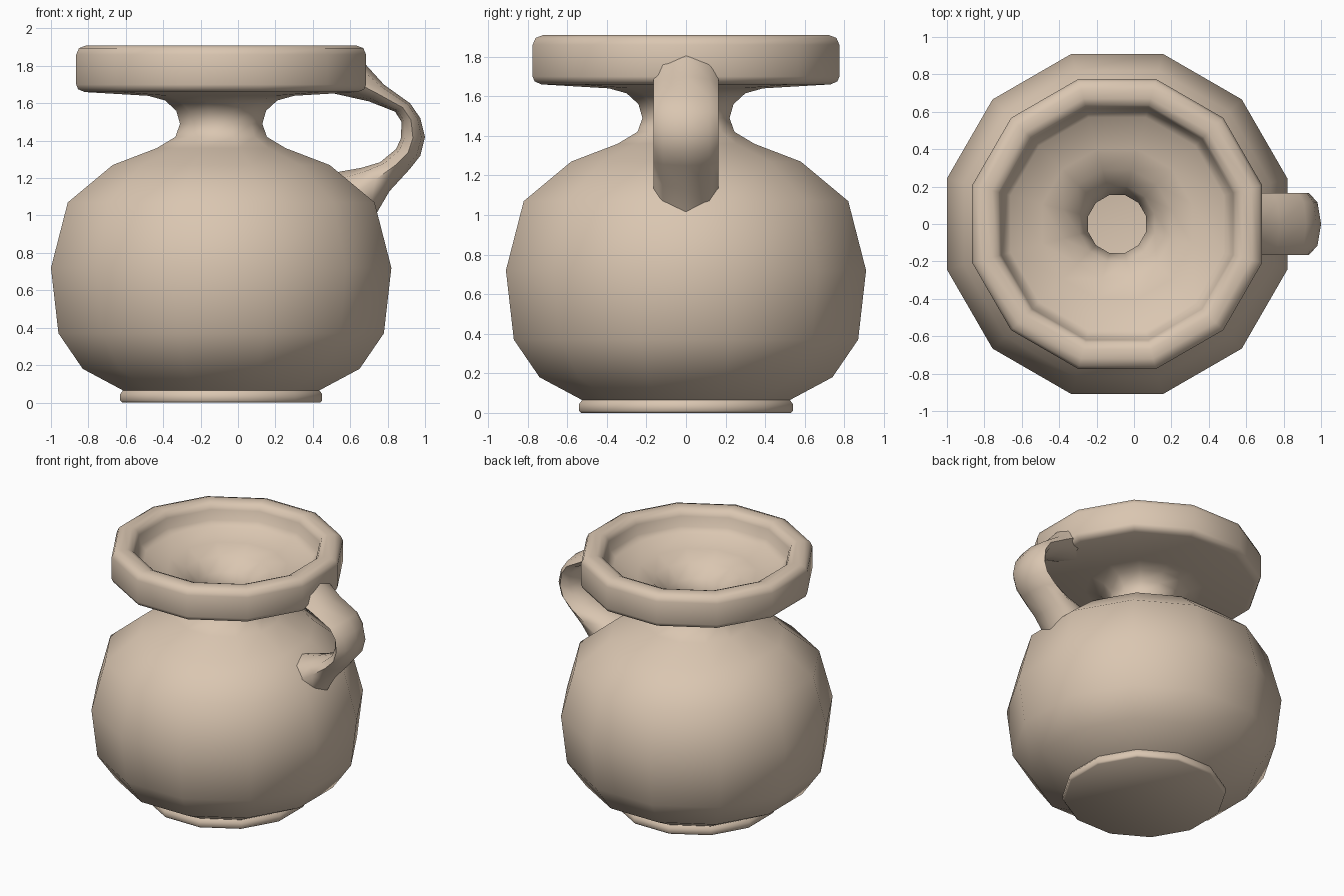
import bpy, bmesh, math

if "Cube" in bpy.data.objects:
    bpy.data.objects.remove(bpy.data.objects["Cube"], do_unlink=True)

# Single clay colour
clay = bpy.data.materials.new("pale_clay")
clay.use_nodes = True
colour = (0.70, 0.565, 0.44, 1.0)
clay.diffuse_color = colour
bsdf = clay.node_tree.nodes["Principled BSDF"]
bsdf.inputs["Base Color"].default_value = colour
bsdf.inputs["Roughness"].default_value = 0.8


def skin_rings(name, rings, sharp_angle):
    """Join closed rings of points into a tube with capped ends."""
    bm = bmesh.new()
    loops = [[bm.verts.new(p) for p in ring] for ring in rings]
    count = len(loops[0])
    for a, b in zip(loops, loops[1:]):
        for i in range(count):
            j = (i + 1) % count
            bm.faces.new((a[i], a[j], b[j], b[i]))
    bm.faces.new(loops[0])
    bm.faces.new(loops[-1])
    bmesh.ops.recalc_face_normals(bm, faces=bm.faces)
    mesh = bpy.data.meshes.new(name)
    bm.to_mesh(mesh)
    bm.free()
    mesh.materials.append(clay)
    obj = bpy.data.objects.new(name, mesh)
    bpy.context.collection.objects.link(obj)
    bpy.ops.object.select_all(action="DESELECT")
    obj.select_set(True)
    bpy.context.view_layer.objects.active = obj
    bpy.ops.object.shade_smooth_by_angle(angle=math.radians(sharp_angle))
    return obj


# Twelve-sided pot: profile of (distance to flat side, height)
SIDES = 12
CENTRE_X = -0.09
foot = [(0.53, 0.0), (0.54, 0.01), (0.54, 0.045), (0.525, 0.065)]
belly = [(0.74, 0.18), (0.87, 0.37), (0.91, 0.72), (0.82, 1.07), (0.58, 1.27)]
neck = [(0.345, 1.36), (0.245, 1.42), (0.22, 1.49), (0.24, 1.56),
        (0.30, 1.615), (0.39, 1.64)]
rim = [(0.73, 1.66), (0.765, 1.675), (0.775, 1.70), (0.775, 1.86),
       (0.76, 1.895), (0.72, 1.91), (0.67, 1.91), (0.635, 1.895)]
basin = [(0.62, 1.86), (0.605, 1.79), (0.57, 1.75), (0.40, 1.72),
         (0.29, 1.67), (0.20, 1.59), (0.155, 1.49)]
inside = [(0.18, 1.42), (0.30, 1.31), (0.53, 1.21), (0.75, 1.04),
          (0.84, 0.72), (0.80, 0.40), (0.67, 0.22), (0.45, 0.10)]


def pot_ring(apothem, z):
    radius = apothem / math.cos(math.pi / SIDES)
    angles = [2 * math.pi * (i + 0.5) / SIDES for i in range(SIDES)]
    return [(CENTRE_X + radius * math.cos(a), radius * math.sin(a), z)
            for a in angles]


skin_rings("pot", [pot_ring(r, z) for r, z in
                   foot + belly + neck + rim + basin + inside], 62)

# Strap handle: each section runs from an outer point to an inner point in xz
HALF_WIDTH = 0.165
sections = [
    ((0.68, 1.81), (0.50, 1.655)),
    ((0.78, 1.70), (0.70, 1.61)),
    ((0.92, 1.60), (0.84, 1.555)),
    ((0.975, 1.52), (0.875, 1.50)),
    ((1.0, 1.42), (0.87, 1.41)),
    ((0.975, 1.32), (0.845, 1.355)),
    ((0.92, 1.25), (0.76, 1.285)),
    ((0.81, 1.13), (0.66, 1.255)),
    ((0.74, 1.01), (0.52, 1.23)),
]


def handle_ring(outer, inner):
    ring = []
    for i in range(8):
        a = math.pi * i / 4
        t = (1 - math.cos(a)) / 2
        ring.append((outer[0] + (inner[0] - outer[0]) * t,
                     HALF_WIDTH * math.sin(a),
                     outer[1] + (inner[1] - outer[1]) * t))
    return ring


skin_rings("handle", [handle_ring(o, i) for o, i in sections], 75)
